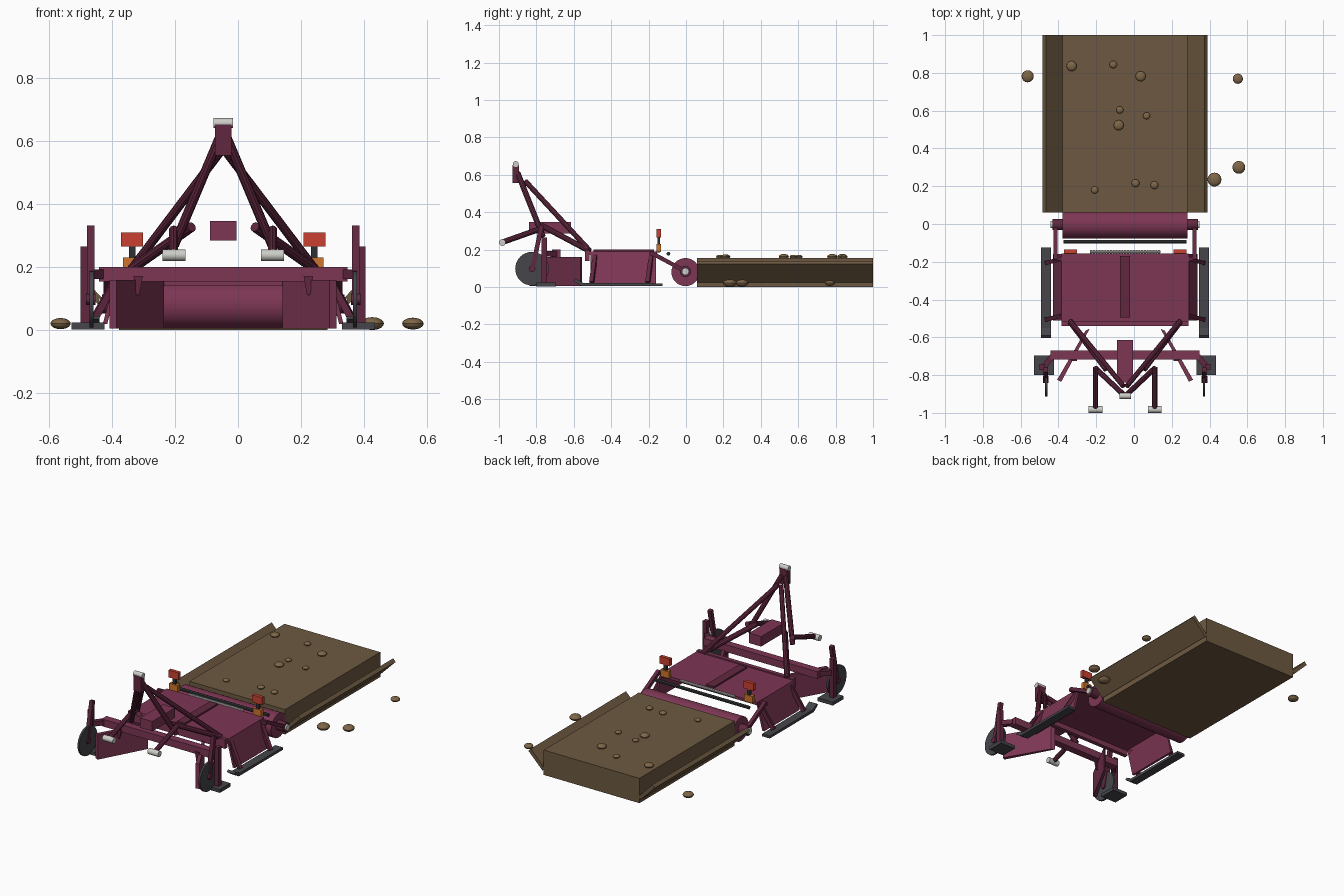
import bpy, bmesh, math
from mathutils import Vector, Matrix

if "Cube" in bpy.data.objects:
    bpy.data.objects.remove(bpy.data.objects["Cube"])

CX = -0.047  # centre line of the implement


def mat(name, r, g, b):
    m = bpy.data.materials.new(name)
    lin = [((c / 255 + 0.055) / 1.055) ** 2.4 for c in (r, g, b)]
    m.diffuse_color = (*lin, 1)
    m.use_nodes = True
    m.node_tree.nodes["Principled BSDF"].inputs["Base Color"].default_value = m.diffuse_color
    return m


MAROON = mat("maroon", 125, 54, 84)
DARK = mat("dark maroon", 97, 39, 63)
STEEL = mat("dark steel", 69, 69, 75)
BLACK = mat("black", 46, 48, 50)
PALE = mat("pale metal", 205, 205, 200)
RED = mat("red", 200, 64, 48)
ORANGE = mat("orange", 205, 117, 45)
SOIL = mat("soil", 109, 89, 65)
STONE = mat("stone", 126, 102, 72)


def make(name, bm, m):
    bmesh.ops.recalc_face_normals(bm, faces=bm.faces)
    me = bpy.data.meshes.new(name)
    bm.to_mesh(me)
    bm.free()
    me.materials.append(m)
    ob = bpy.data.objects.new(name, me)
    bpy.context.collection.objects.link(ob)
    return ob


def smooth(ob):
    bpy.ops.object.select_all(action='DESELECT')
    ob.select_set(True)
    bpy.context.view_layer.objects.active = ob
    bpy.ops.object.shade_smooth_by_angle()


def box(name, x, y, z, m):
    """Box from (min, max) ranges."""
    bm = bmesh.new()
    bmesh.ops.create_cube(bm, size=1)
    for v in bm.verts:
        v.co = [(r[0] + r[1]) / 2 + c * (r[1] - r[0]) for c, r in zip(v.co, (x, y, z))]
    return make(name, bm, m)


def frame(a, b):
    a, b = Vector(a), Vector(b)
    rot = (b - a).to_track_quat('Z', 'Y').to_matrix().to_4x4()
    return Matrix.Translation((a + b) / 2) @ rot, (b - a).length


def beam(name, a, b, w, m):
    """Square bar between two points."""
    mx, length = frame(a, b)
    bm = bmesh.new()
    bmesh.ops.create_cube(bm, size=1, matrix=mx @ Matrix.Diagonal((w, w, length, 1)))
    return make(name, bm, m)


def rod(name, a, b, r, m, seg=20):
    """Round bar between two points."""
    mx, length = frame(a, b)
    bm = bmesh.new()
    bmesh.ops.create_cone(bm, cap_ends=True, segments=seg, radius1=r, radius2=r,
                          depth=length, matrix=mx)
    ob = make(name, bm, m)
    smooth(ob)
    return ob


def prism(name, pts, vec, m):
    """Polygon extruded along a vector."""
    bm = bmesh.new()
    f = bm.faces.new([bm.verts.new(p) for p in pts])
    new = bmesh.ops.extrude_face_region(bm, geom=[f])['geom']
    bmesh.ops.translate(bm, vec=vec, verts=[g for g in new if isinstance(g, bmesh.types.BMVert)])
    return make(name, bm, m)


# Soil bed
box("soil_bed", (CX - .331, CX + .331), (.06, 1), (0, .155), SOIL)

# Housing: roof, front beam, centre rib
box("housing_roof", (CX - .336, CX + .336), (-.53, -.155), (.172, .19), MAROON)
box("housing_front_beam", (CX - .336, CX + .336), (-.54, -.515), (.14, .198), MAROON)
box("roof_rib", (CX - .027, CX + .027), (-.495, -.17), (.188, .2), DARK)

# Rear roller, guard bar and ribbed pale bar
rod("roller", (CX - .331, -.003, .08), (CX + .331, -.003, .08), .075, MAROON, 32)
rod("roller_axle", (CX - .395, -.003, .083), (CX + .395, -.003, .083), .019, PALE)
rod("guard_bar", (CX - .326, -.094, .178), (CX + .326, -.094, .178), .01, BLACK, 12)
rod("pale_bar", (CX - .187, -.147, .19), (CX + .187, -.147, .19), .006, PALE, 10)
for i in range(25):
    x = CX - .18 + i * .015
    rod("pale_bar_ring", (x - .005, -.147, .19), (x + .005, -.147, .19), .009, PALE, 10)

# Cross bar, hitch box and mast
box("cross_bar", (CX - .394, CX + .394), (-.717, -.67), (.155, .2), MAROON)
box("hitch_box", (CX - .042, CX + .042), (-.84, -.615), (.285, .347), MAROON)
box("mast_head", (CX - .026, CX + .026), (-.927, -.893), (.555, .652), DARK)
rod("mast_pin", (CX - .031, -.91, .657), (CX + .031, -.91, .657), .016, PALE)

for s in (-1, 1):
    def X(d):
        return CX + s * d

    def span(a, b):
        return tuple(sorted((X(a), X(b))))

    # Sloping soil wing
    prism("soil_wing", [(X(.325), .06, .04), (X(.34), .06, .025),
                        (X(.437), .06, .122), (X(.42), .06, .14)], (0, .94, 0), SOIL)

    # Flared side panel with ribs and skid
    prism("side_panel", [(X(.325), -.51, .19), (X(.337), -.51, .19),
                         (X(.382), -.51, .02), (X(.368), -.51, .02)], (0, .35, 0), MAROON)
    for y in (-.485, -.185):
        beam("panel_rib", (X(.335), y, .17), (X(.415), y - .02, .025), .022, DARK)
    prism("skid", [(X(.392), -.125, .005), (X(.392), -.125, .02), (X(.392), -.55, .022),
                   (X(.392), -.59, .045), (X(.392), -.603, .035), (X(.392), -.56, .005)],
          (s * .053, 0, 0), BLACK if s < 0 else STEEL).data.materials[0] = STEEL

    # Roller arm and hub
    beam("roller_arm", (X(.368), -.19, .185), (X(.368), .005, .08), .022, DARK)
    beam("arm_bracket", (X(.32), -.185, .178), (X(.38), -.185, .178), .02, DARK)
    rod("roller_hub", (X(.33), -.003, .083), (X(.385), -.003, .083), .03, DARK)

    # Angled plough plate below the cross bar
    prism("plough_plate", [(X(.188), -.555, .005), (X(.21), -.565, .005),
                           (X(.36), -.825, .005), (X(.338), -.835, .005)], (0, 0, .155), MAROON)
    prism("hanging_tine", [(X(.255), -.724, .172), (X(.285), -.724, .172),
                           (X(.276), -.724, .112), (X(.266), -.724, .112)], (0, .012, 0), DARK)

    # Coulter disc, its leg, the stand post and foot
    rod("coulter_disc", (X(.412), -.823, .098), (X(.424), -.823, .098), .09, STEEL, 32)
    rod("disc_hub", (X(.405), -.823, .098), (X(.435), -.823, .098), .018, DARK, 12)
    beam("coulter_leg", (X(.42), -.772, .33), (X(.42), -.82, .1), .024, DARK)
    box("stand_post", span(.425, .452), (-.772, -.742), (.02, .265), DARK)
    beam("post_bracket", (X(.385), -.7, .178), (X(.43), -.755, .178), .03, DARK)
    box("stand_foot", span(.377, .482), (-.8, -.695), (.003, .024), STEEL)

    # Mast legs, back braces and lower links
    rod("mast_leg", (X(.012), -.9, .61), (X(.155), -.765, .27), .015, DARK, 10)
    rod("mast_brace", (X(.01), -.858, .565), (X(.29), -.515, .195), .014, DARK, 10)
    rod("link_brace", (X(.1), -.77, .328), (X(.29), -.52, .195), .016, DARK, 10)
    rod("lower_link", (X(.157), -.76, .318), (X(.157), -.98, .24), .015, DARK, 10)
    rod("link_pin", (X(.12), -.982, .238), (X(.193), -.982, .238), .018, PALE)

    # Warning light
    box("light_base", span(.26, .318), (-.158, -.134), (.187, .23), ORANGE)
    box("light_stem", span(.279, .299), (-.153, -.139), (.228, .275), BLACK)
    box("light_board", span(.255, .324), (-.157, -.135), (.265, .31), RED)

# Stones: x, y, radius, on the bed or on the ground
STONES = [(-.33, .836, .027, 1), (-.11, .844, .02, 1), (.035, .782, .027, 1),
          (-.075, .604, .019, 1), (.067, .573, .019, 1), (-.081, .523, .027, 1),
          (-.208, .18, .019, 1), (.008, .216, .021, 1), (.108, .206, .021, 1),
          (-.563, .782, .032, 0), (.426, .235, .037, 0), (.555, .3, .034, 0), (.55, .769, .027, 0)]
for x, y, r, on_bed in STONES:
    bm = bmesh.new()
    z = .162 if on_bed else .021
    bmesh.ops.create_uvsphere(bm, u_segments=16, v_segments=10, radius=r,
                              matrix=Matrix.Translation((x, y, z)) @ Matrix.Diagonal((1, 1, .55, 1)))
    smooth(make("stone", bm, STONE))
